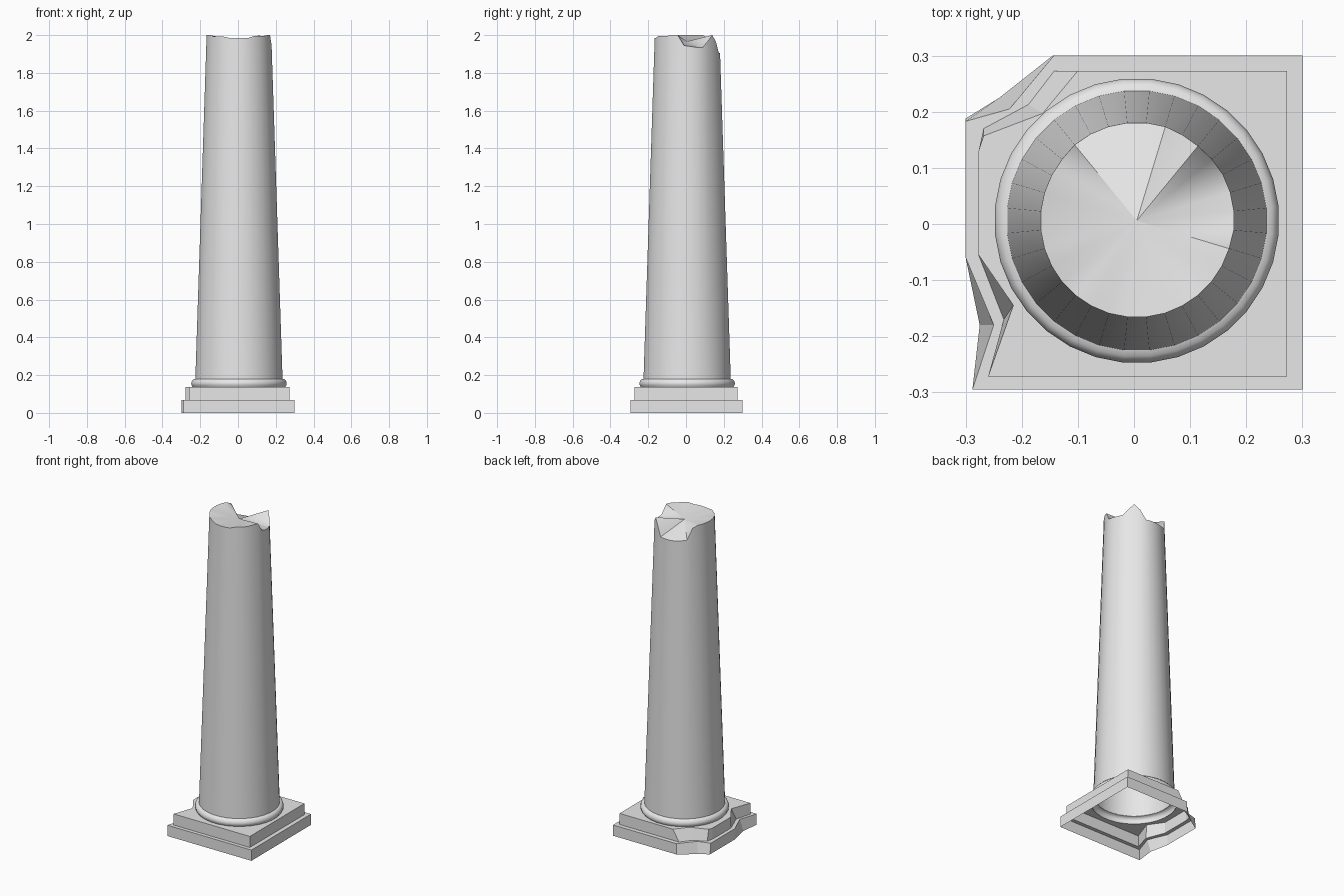
import bpy
import bmesh
from math import radians, cos, sin, tau

cube = bpy.data.objects.get("Cube")
if cube:
    bpy.data.objects.remove(cube, do_unlink=True)

SIDES = 32
CENTRE = (0.005, 0.006)

stone = bpy.data.materials.new("grey_stone")
stone.use_nodes = True
stone.diffuse_color = (0.8, 0.8, 0.8, 1)
stone.node_tree.nodes["Principled BSDF"].inputs["Base Color"].default_value = (0.8, 0.8, 0.8, 1)


def finish(bm, name, smooth_angle=None):
    """Turn a bmesh into a named stone object."""
    mesh = bpy.data.meshes.new(name)
    bm.to_mesh(mesh)
    bm.free()
    mesh.materials.append(stone)
    if smooth_angle is None:
        mesh.shade_flat()
    else:
        mesh.shade_smooth()
        mesh.set_sharp_from_angle(angle=radians(smooth_angle))
    obj = bpy.data.objects.new(name, mesh)
    bpy.context.collection.objects.link(obj)
    return obj


def outline(bm, points, z):
    return [bm.verts.new((x, y, z)) for x, y in points]


def circle(radius):
    """Points of a circle around the column axis."""
    angles = [tau * (i + 0.5) / SIDES for i in range(SIDES)]
    return [(CENTRE[0] + radius * cos(a), CENTRE[1] + radius * sin(a)) for a in angles]


def skin(bm, lower, upper):
    """Join two matching rings with a band of faces."""
    n = len(lower)
    for i in range(n):
        j = (i + 1) % n
        bm.faces.new((lower[i], lower[j], upper[j], upper[i]))


# Plinth outlines: three sound corners, a broken back corner and a chipped side
lower_bottom = [(0.3, -0.295), (0.3, 0.3), (-0.145, 0.3), (-0.24, 0.225), (-0.3, 0.188),
                (-0.3, 0.13), (-0.3, -0.06), (-0.275, -0.18), (-0.288, -0.295)]
lower_top = lower_bottom[:2] + [(-0.143, 0.3), (-0.222, 0.205), (-0.3, 0.183),
                                (-0.3, 0.13), (-0.3, -0.06), (-0.25, -0.18), (-0.288, -0.295)]
upper_bottom = [(0.273, -0.272), (0.273, 0.273), (-0.142, 0.273), (-0.188, 0.213), (-0.268, 0.17),
                (-0.277, 0.13), (-0.277, -0.055), (-0.232, -0.17), (-0.26, -0.272)]
upper_top = upper_bottom[:2] + [(-0.1, 0.273), (-0.163, 0.197), (-0.268, 0.157),
                                (-0.277, 0.13), (-0.277, -0.055), (-0.215, -0.145), (-0.26, -0.272)]
LEDGE, BASE_TOP = 0.068, 0.138

# Lower plinth: open underneath, with a ledge running in to the upper step
bm = bmesh.new()
rings = [outline(bm, lower_bottom, 0), outline(bm, lower_top, LEDGE), outline(bm, upper_bottom, LEDGE)]
for a, b in zip(rings, rings[1:]):
    skin(bm, a, b)
finish(bm, "lower_plinth")

# Upper plinth: walls and a top with a round opening under the shaft
bm = bmesh.new()
foot = outline(bm, upper_bottom, LEDGE)
top = outline(bm, upper_top, BASE_TOP)
skin(bm, foot, top)
hole = outline(bm, circle(0.247), BASE_TOP)
edges = [bm.edges.get((top[i], top[i - 1])) for i in range(len(top))]
edges += [bm.edges.new((hole[i], hole[i - 1])) for i in range(SIDES)]
bmesh.ops.triangle_fill(bm, edges=edges, use_beauty=True, normal=(0, 0, 1))
bm.normal_update()
for face in bm.faces:
    if abs(face.normal.z) > 0.99 and face.normal.z < 0:
        face.normal_flip()
finish(bm, "upper_plinth")

# Rounded moulding around the foot of the shaft
bm = bmesh.new()
profile = [(0.247, BASE_TOP), (0.253, 0.148), (0.254, 0.158), (0.25, 0.17), (0.242, 0.178), (0.231, 0.181)]
rings = [outline(bm, circle(r), z) for r, z in profile]
for a, b in zip(rings, rings[1:]):
    skin(bm, a, b)
finish(bm, "base_moulding", 50)

# Tapered shaft whose rim is broken: depths below the full height, in millimetres
FOOT_Z, TOP_Z, FOOT_R, TOP_R = 0.18, 2.0, 0.232, 0.172
depths = ([60, 65, 65, 32, 0, 35] + [95] * 4 + [90, 85, 12] + [0] * 6
          + [8] * 3 + [15] * 4 + [5] * 3 + [0, 0, 55])
depths = (depths + [0] * SIDES)[:SIDES]
bm = bmesh.new()
foot = outline(bm, circle(FOOT_R), FOOT_Z)
rim = []
for i, depth in enumerate(depths):
    z = TOP_Z - depth / 1000
    radius = FOOT_R + (TOP_R - FOOT_R) * (z - FOOT_Z) / (TOP_Z - FOOT_Z)
    x, y = circle(radius)[i]
    rim.append(bm.verts.new((x, y, z)))
skin(bm, foot, rim)

# Broken top surface, fanning out from the middle
middle = bm.verts.new((*CENTRE, 1.967))
for i in range(SIDES):
    bm.faces.new((rim[i - 1], rim[i], middle))
finish(bm, "broken_shaft", 50)
